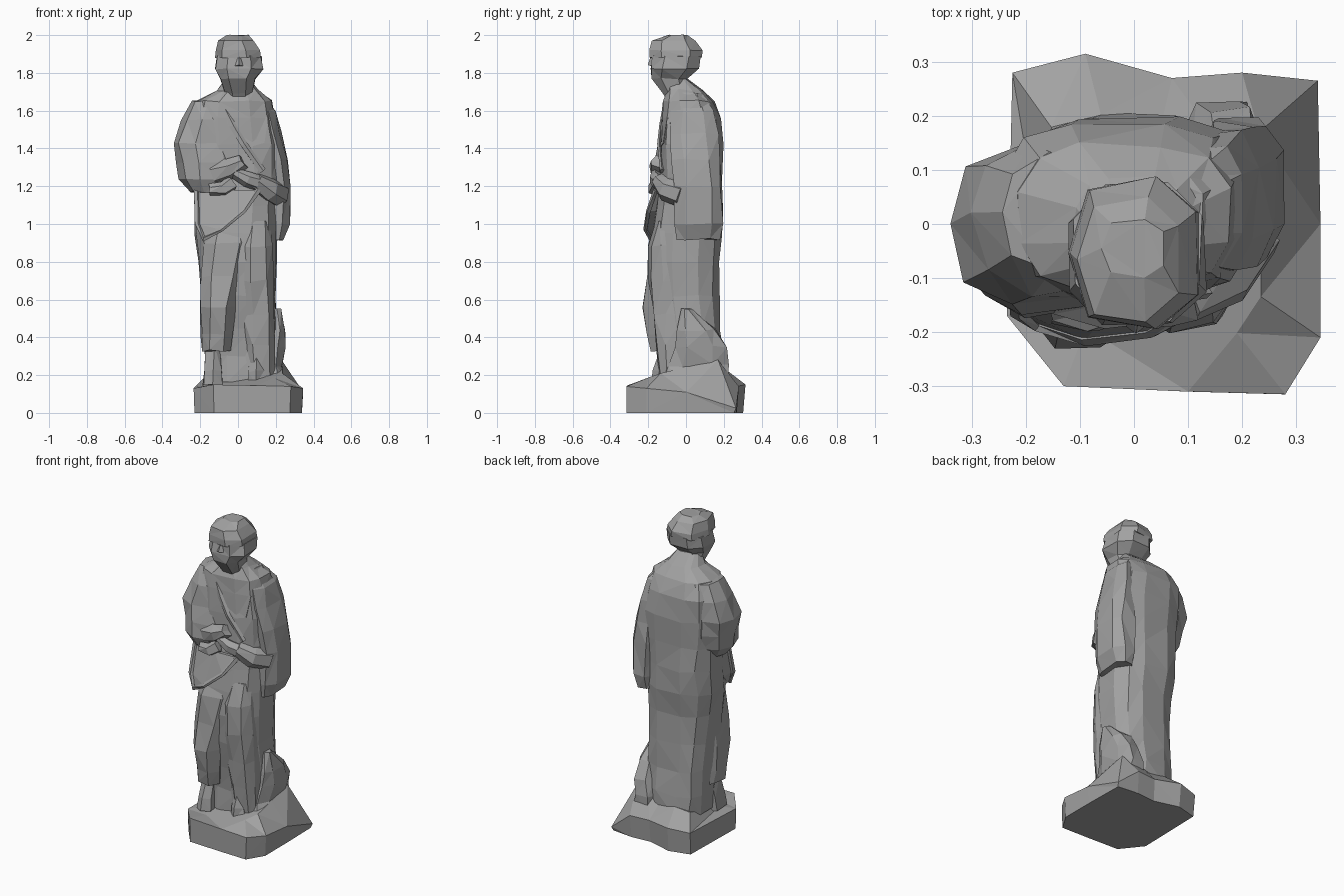
import bpy
import bmesh
import math
import random
from mathutils import Vector

random.seed(7)

default = bpy.data.objects.get("Cube")
if default:
    bpy.data.objects.remove(default, do_unlink=True)

stone = bpy.data.materials.new("grey stone")
stone.use_nodes = True
grey = (0.36, 0.36, 0.36, 1)
stone.diffuse_color = grey
stone.node_tree.nodes["Principled BSDF"].inputs["Base Color"].default_value = grey


def finish(name, bm):
    """Turn a bmesh into a flat shaded stone object."""
    bmesh.ops.recalc_face_normals(bm, faces=bm.faces)
    bmesh.ops.triangulate(bm, faces=bm.faces)
    mesh = bpy.data.meshes.new(name)
    bm.to_mesh(mesh)
    bm.free()
    mesh.materials.append(stone)
    obj = bpy.data.objects.new(name, mesh)
    bpy.context.collection.objects.link(obj)
    return obj


def skin(name, loops, wobble=0.0):
    """Bridge a list of equally long point loops and cap both ends."""
    bm = bmesh.new()
    rows = []
    for loop in loops:
        row = []
        for point in loop:
            shift = Vector([random.uniform(-wobble, wobble) for axis in range(3)])
            row.append(bm.verts.new(Vector(point) + shift))
        rows.append(row)
    count = len(rows[0])
    for low, high in zip(rows, rows[1:]):
        for i in range(count):
            j = (i + 1) % count
            bm.faces.new((low[i], low[j], high[j], high[i]))
    bm.faces.new(rows[0][::-1])
    bm.faces.new(rows[-1])
    return finish(name, bm)


def loft(name, rings, sides=10, power=0.75, wobble=0.007):
    """Stack rounded box outlines given as height, left, right, front, back."""
    loops = []
    for z, left, right, front, back in rings:
        loop = []
        for i in range(sides):
            angle = math.tau * (i + 0.5) / sides
            c, s = math.cos(angle), math.sin(angle)
            u = math.copysign(abs(c) ** power, c)
            v = math.copysign(abs(s) ** power, s)
            loop.append(((left + right + u * (right - left)) / 2,
                         (front + back + v * (back - front)) / 2, z))
        loops.append(loop)
    return skin(name, loops, wobble)


def limb(name, path, sides=7, flat=1.0, wobble=0.006):
    """Sweep a polygon along points given as x, y, z, radius."""
    points = [Vector(p[:3]) for p in path]
    loops = []
    for i, point in enumerate(points):
        ahead = points[min(i + 1, len(points) - 1)] - points[max(i - 1, 0)]
        side = ahead.cross(Vector((0, 1, 0.1))).normalized()
        up = side.cross(ahead).normalized() * flat
        radius = path[i][3]
        loops.append([point + radius * (side * math.cos(a) + up * math.sin(a))
                      for a in (math.tau * k / sides for k in range(sides))])
    return skin(name, loops, wobble)


def slab(name, outline, depth):
    """Thicken an outline towards the back."""
    back = [(x, y + depth, z) for x, y, z in outline]
    return skin(name, [outline, back])


# Rough rock plinth: x, y, rim height, with one corner worn down to the ground
rock = [(-.225, .28, .14), (-.09, .315, .15), (.07, .27, .14), (.2, .28, .14),
        (.34, .265, .025), (.345, -.0, .11), (.345, -.21, .13),
        (.28, -.315, .14), (.1, -.31, .145), (-.13, -.3, .15), (-.235, -.17, .13)]
skin("plinth", [[(x * .98, y * (.96 if y > 0 else 1), 0) for x, y, rim in rock],
                rock,
                [(x * .68, y * .64, .2 + x * .12 + y * .15) for x, y, rim in rock]])

# Long robe from hem to neck
loft("robe", [
    (.17, -.18, .21, -.13, .21),
    (.3, -.185, .2, -.13, .2),
    (.45, -.19, .2, -.15, .185),
    (.62, -.2, .2, -.175, .18),
    (.8, -.21, .205, -.19, .18),
    (.95, -.23, .21, -.185, .19),
    (1.1, -.23, .215, -.16, .2),
    (1.25, -.235, .23, -.14, .195),
    (1.42, -.25, .23, -.14, .2),
    (1.56, -.25, .2, -.13, .195),
    (1.65, -.22, .18, -.12, .15),
    (1.71, -.11, .11, -.1, .09),
    (1.77, -.07, .07, -.1, .01)], sides=12, power=.72)

# Advanced right leg under the cloth, and the left leg behind it
loft("right_leg", [
    (.33, -.195, -.04, -.19, .05),
    (.42, -.2, -.02, -.21, .05),
    (.56, -.2, -.01, -.235, .05),
    (.72, -.2, .03, -.215, .05),
    (.9, -.19, .08, -.2, .05),
    (1.02, -.15, .06, -.15, .05)], sides=8, power=.75)
loft("left_leg", [
    (.17, .03, .2, -.15, .05),
    (.36, .02, .195, -.16, .05),
    (.52, .01, .195, -.175, .05),
    (.7, .0, .19, -.195, .05),
    (.88, .0, .19, -.2, .05),
    (1.02, .02, .17, -.16, .05)], sides=9, power=.75)

# Shoes
for side, x, y in (("right", -.13, -.14), ("left", .1, -.14)):
    loft(side + "_shoe", [
        (.15, x - .06, x + .06, y - .05, y + .14),
        (.22, x - .05, x + .05, y - .04, y + .14),
        (.36, x - .04, x + .04, y + .02, y + .14)], sides=6)

# Stump leaning against the left side
loft("stump", [
    (.17, .06, .28, -.14, .24),
    (.25, .08, .235, -.1, .23),
    (.35, .1, .25, -.07, .22),
    (.44, .12, .25, -.05, .16),
    (.55, .15, .23, -.02, .03)], sides=8)

# Wide left sleeve with open lower end
loft("left_sleeve", [
    (.92, .13, .245, -.06, .18),
    (1.0, .12, .275, -.07, .2),
    (1.2, .11, .28, -.07, .195),
    (1.34, .1, .265, -.08, .185),
    (1.48, .08, .23, -.09, .175),
    (1.6, .06, .2, -.08, .15),
    (1.69, .04, .13, -.05, .09)], sides=8, power=.7)
limb("left_forearm", [(.21, -.01, 1.15, .07), (.16, -.09, 1.18, .07),
                      (.09, -.14, 1.23, .05)])
limb("left_hand", [(.1, -.145, 1.22, .04), (.05, -.16, 1.24, .04),
                   (-.02, -.16, 1.27, .025)], sides=6)

# Cloth over the bent right arm, carried across the front
loft("right_sleeve", [
    (1.17, -.25, -.08, -.14, .06),
    (1.24, -.31, -.02, -.175, .12),
    (1.33, -.33, .0, -.165, .14),
    (1.43, -.345, -.02, -.15, .15),
    (1.55, -.305, -.02, -.13, .16),
    (1.65, -.25, .0, -.09, .13)], sides=9, power=.85)
limb("right_wrist", [(-.12, -.11, 1.27, .07), (-.04, -.14, 1.29, .055),
                     (.03, -.15, 1.33, .035)], sides=6)
limb("right_hand", [(-.03, -.15, 1.22, .04), (-.08, -.165, 1.19, .04),
                    (-.15, -.155, 1.18, .03)], sides=6)

# Draped bag hanging from the hands, with a rolled edge
drape = [(-.22, -.11, 1.18), (-.215, -.16, 1.0), (-.18, -.185, .92),
         (-.09, -.215, .97), (.03, -.2, 1.07), (.11, -.16, 1.18),
         (-.05, -.165, 1.18)]
slab("draped_bag", drape, .1)
limb("bag_edge", [(*p, .014) for p in drape[:6]], sides=5, wobble=.003)

# Lapel strip and bib on the chest
limb("lapel", [(-.07, -.115, 1.6, .018), (-.03, -.13, 1.52, .02),
               (.03, -.14, 1.42, .02), (.13, -.125, 1.28, .02)],
     sides=5, flat=.6, wobble=.002)
slab("bib", [(-.06, -.1, 1.66), (-.02, -.13, 1.5), (.07, -.135, 1.41),
             (.14, -.12, 1.43), (.16, -.1, 1.56), (.1, -.09, 1.67)], .05)

# Bowed head with neck and beard
loft("head", [
    (1.62, -.06, .07, -.08, .05),
    (1.69, -.07, .08, -.125, .02),
    (1.77, -.1, .1, -.185, .01),
    (1.82, -.13, .14, -.195, .075),
    (1.89, -.12, .13, -.185, .085)], sides=8, power=.8, wobble=.004)
limb("nose", [(.005, -.17, 1.89, .01), (.005, -.185, 1.84, .016)], sides=4)

# Close cap with a brow edge
loft("cap", [
    (1.88, -.122, .132, -.195, .086),
    (1.92, -.12, .125, -.195, .088),
    (1.97, -.105, .09, -.185, .05),
    (2.0, -.06, .06, -.1, .01)], sides=7, power=.75, wobble=.003)
